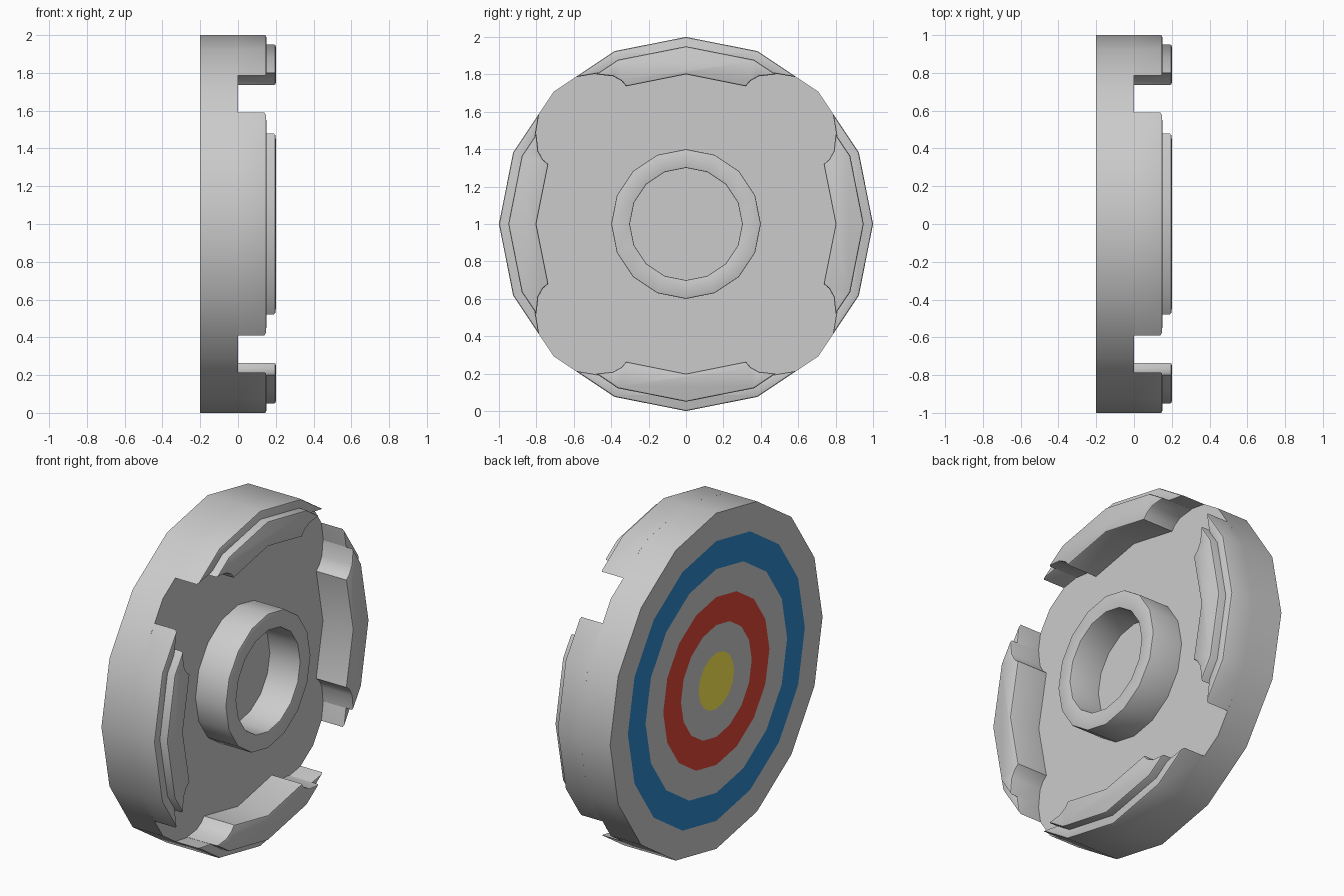
import bpy, bmesh, math

if "Cube" in bpy.data.objects:
    bpy.data.objects.remove(bpy.data.objects["Cube"])

SIDES = 16


def to_world(x, p):
    return (x, p[0], p[1] + 1)


def circle(r):
    return [(r * math.sin(2 * math.pi * i / SIDES), r * math.cos(2 * math.pi * i / SIDES))
            for i in range(SIDES)]


def finish(name, bm, mats=()):
    bmesh.ops.recalc_face_normals(bm, faces=bm.faces)
    me = bpy.data.meshes.new(name)
    bm.to_mesh(me)
    bm.free()
    ob = bpy.data.objects.new(name, me)
    bpy.context.collection.objects.link(ob)
    for m in mats:
        me.materials.append(m)
    bpy.ops.object.select_all(action='DESELECT')
    bpy.context.view_layer.objects.active = ob
    ob.select_set(True)
    bpy.ops.object.shade_smooth_by_angle(angle=math.radians(35))
    return ob


def bridge(bm, a, b, mat=0):
    for i in range(len(a)):
        j = (i + 1) % len(a)
        bm.faces.new((a[i], a[j], b[j], b[i])).material_index = mat


def round_front(bm, x, width=0.01):
    edges = [e for e in bm.edges if all(abs(v.co.x - x) < 1e-5 for v in e.verts)
             and e.calc_face_angle(0) > 0.7]
    bmesh.ops.bevel(bm, geom=edges, offset=width, segments=2, profile=0.5, affect='EDGES')


def prism(name, outline, x0, x1):
    bm = bmesh.new()
    a = [bm.verts.new(to_world(x0, p)) for p in outline]
    b = [bm.verts.new(to_world(x1, p)) for p in outline]
    bridge(bm, a, b)
    bm.faces.new(a)
    bm.faces.new(b)
    bmesh.ops.recalc_face_normals(bm, faces=bm.faces)
    round_front(bm, x1)
    return finish(name, bm)


def material(name, rgb):
    m = bpy.data.materials.new(name)
    m.diffuse_color = (*rgb, 1)
    m.use_nodes = True
    m.node_tree.nodes["Principled BSDF"].inputs["Base Color"].default_value = m.diffuse_color
    return m


# base disc with six equal target bands on its back
mats = [material("grey", (0.8, 0.8, 0.8)), material("yellow", (1.0, 0.85, 0.08)),
        material("red", (0.75, 0.065, 0.04)), material("blue", (0.026, 0.25, 0.6))]
bm = bmesh.new()
loops = [[bm.verts.new(to_world(-0.2, p)) for p in circle(k / 6)] for k in range(1, 7)]
bm.faces.new(loops[0]).material_index = 1
for k, mat in enumerate((0, 2, 0, 3, 0)):
    bridge(bm, loops[k], loops[k + 1], mat)
front = [bm.verts.new(to_world(0, p)) for p in circle(1)]
bridge(bm, loops[-1], front)
bm.faces.new(front)
finish("target_disc", bm, mats)

# hollow hub in the middle of the front
bm = bmesh.new()
rings = [[bm.verts.new(to_world(x, p)) for p in circle(r)]
         for x, r in ((0, 0.4), (0.2, 0.4), (0.2, 0.3), (0, 0.3))]
for i in range(4):
    bridge(bm, rings[i], rings[(i + 1) % 4])
bmesh.ops.recalc_face_normals(bm, faces=bm.faces)
round_front(bm, 0.2, 0.006)
finish("hub_ring", bm)


# four rim clamps: outer wall plus a taller inner lip
def mirrored(half):
    return half + [(-u, v) for u, v in reversed(half) if u > 0]


def closed(outer, inner):
    # outer and inner start on the centre line and run to +u
    left = [(-u, v) for u, v in reversed(outer[1:])]
    return left + outer + list(reversed(inner)) + [(-u, v) for u, v in inner[1:]]


wall = closed([(0, 1), (0.383, 0.924), (0.59, 0.785)], [(0, 0.9), (0.35, 0.83), (0.44, 0.81)])
lip = closed([(0, 0.95), (0.364, 0.878), (0.48, 0.80)],
             [(0, 0.8), (0.32, 0.736), (0.345, 0.765), (0.39, 0.79)])
for k in range(4):
    c, s = ((1, 0), (0, 1), (-1, 0), (0, -1))[k]
    for name, outline, depth in (("rim_wall", wall, 0.15), ("rim_lip", lip, 0.2)):
        prism(f"{name}_{k + 1}", [(u * c - v * s, u * s + v * c) for u, v in outline], 0, depth)
